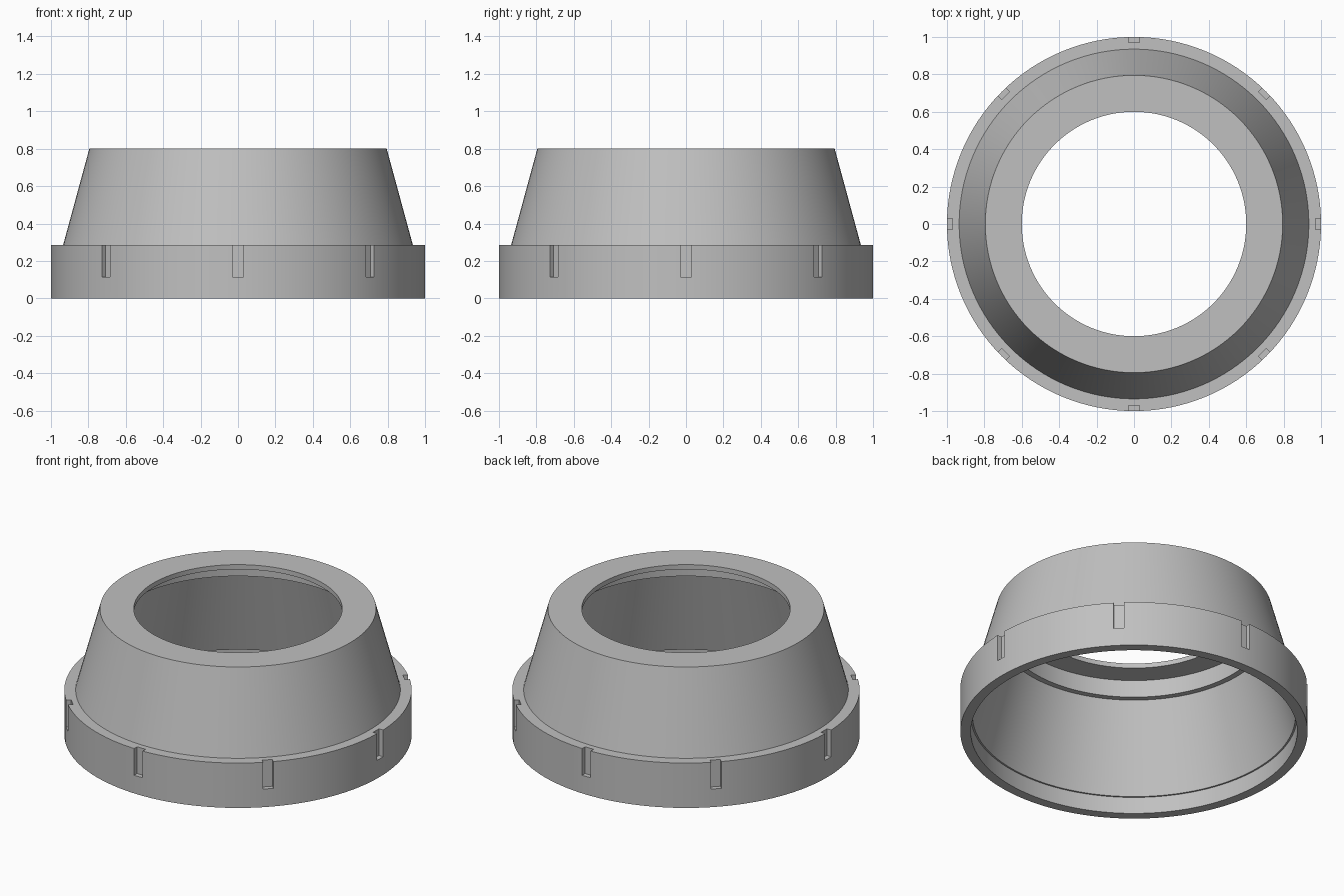
import bpy, bmesh, math
from mathutils import Matrix

cube = bpy.data.objects.get("Cube")
if cube:
    bpy.data.objects.remove(cube, do_unlink=True)

grey = bpy.data.materials.new("plain grey")
grey.use_nodes = True
COLOUR = (0.53, 0.53, 0.53, 1)
grey.diffuse_color = COLOUR
grey.node_tree.nodes["Principled BSDF"].inputs["Base Color"].default_value = COLOUR

SEGMENTS = 128


def add_object(name, bm):
    bmesh.ops.recalc_face_normals(bm, faces=bm.faces)
    mesh = bpy.data.meshes.new(name)
    bm.to_mesh(mesh)
    bm.free()
    mesh.materials.append(grey)
    obj = bpy.data.objects.new(name, mesh)
    bpy.context.collection.objects.link(obj)
    return obj


def lathe(name, profile):
    """Closed (radius, height) profile turned around z."""
    bm = bmesh.new()
    rings = []
    for i in range(SEGMENTS):
        a = math.tau * i / SEGMENTS
        rings.append([bm.verts.new((r * math.cos(a), r * math.sin(a), z)) for r, z in profile])
    for i, ring in enumerate(rings):
        after = rings[(i + 1) % SEGMENTS]
        for j in range(len(profile)):
            k = (j + 1) % len(profile)
            bm.faces.new((ring[j], after[j], after[k], ring[k]))
    return add_object(name, bm)


# Hollow tapered collar: flange outside, stepped bore inside
collar = lathe("tapered_collar", [
    (1.0, 0), (1.0, 0.285), (0.935, 0.285), (0.795, 0.8), (0.6, 0.8),
    (0.6, 0.77), (0.744, 0.77), (0.744, 0.66), (0.779, 0.66),
    (0.93, 0.106), (0.94, 0.106), (0.94, 0)])

# Eight grip notches around the flange
bm = bmesh.new()
for i in range(8):
    place = (Matrix.Rotation(math.tau * i / 8, 4, 'Z')
             @ Matrix.Translation((1.02, 0, 0.265))
             @ Matrix.Diagonal((0.1, 0.06, 0.3, 1)))
    bmesh.ops.create_cube(bm, size=1, matrix=place)
cutter = add_object("notch_cutter", bm)
cutter.hide_render = True

cut = collar.modifiers.new("notches", 'BOOLEAN')
cut.operation = 'DIFFERENCE'
cut.solver = 'EXACT'
cut.object = cutter

bpy.ops.object.select_all(action='DESELECT')
collar.select_set(True)
bpy.context.view_layer.objects.active = collar
bpy.ops.object.modifier_apply(modifier=cut.name)
bpy.data.objects.remove(cutter, do_unlink=True)

# Smooth round walls, crisp rims
bpy.ops.object.shade_smooth_by_angle(angle=math.radians(12))
